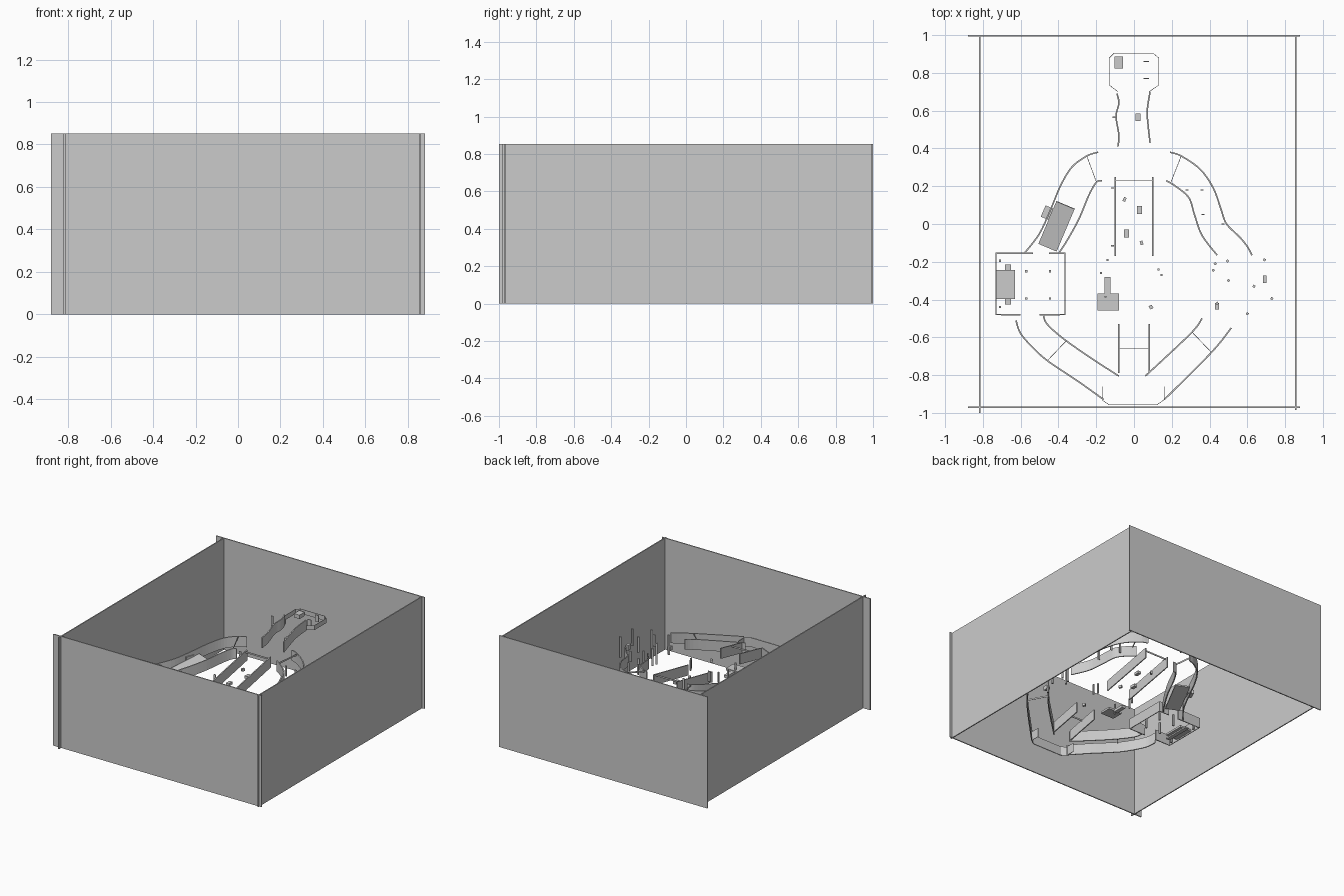
import bpy, bmesh, math
from mathutils import Vector, Matrix

if "Cube" in bpy.data.objects:
    bpy.data.objects.remove(bpy.data.objects["Cube"])


def make(name, bm):
    me = bpy.data.meshes.new(name)
    bm.to_mesh(me)
    bm.free()
    ob = bpy.data.objects.new(name, me)
    bpy.context.collection.objects.link(ob)
    return ob


def box(name, x, y, z, sx, sy, sz, rot=0, tilt=0):
    # z is the underside of the box
    bm = bmesh.new()
    bmesh.ops.create_cube(bm, size=1)
    m = (Matrix.Translation((x, y, z + sz / 2)) @ Matrix.Rotation(math.radians(rot), 4, 'Z')
         @ Matrix.Rotation(math.radians(tilt), 4, 'X') @ Matrix.Diagonal((sx, sy, sz, 1)))
    bm.transform(m)
    return make(name, bm)


def smooth_path(p, n=5):
    p = [Vector(q) for q in p]
    out = []
    for i in range(len(p) - 1):
        a, b, c, d = p[max(i - 1, 0)], p[i], p[i + 1], p[min(i + 2, len(p) - 1)]
        for k in range(n):
            t = k / n
            out.append(0.5 * (2 * b + (c - a) * t + (2 * a - 5 * b + 4 * c - d) * t * t
                              + (3 * b - a - 3 * c + d) * t ** 3))
    return out + [p[-1]]


def ramp(y0, z0, y1, z1):
    return lambda y: z0 + (z1 - z0) * min(1, max(0, (y - y0) / (y1 - y0)))


def strip(name, pts, floor, h=0.08, curved=False, thick=0.008):
    # Thin wall standing on a sloping floor line
    pts = smooth_path(pts) if curved else [Vector(p) for p in pts]
    bm = bmesh.new()
    lo = [bm.verts.new((p.x, p.y, floor(p.y))) for p in pts]
    hi = [bm.verts.new((p.x, p.y, floor(p.y) + h)) for p in pts]
    for i in range(len(pts) - 1):
        bm.faces.new((lo[i], lo[i + 1], hi[i + 1], hi[i]))
    ob = make(name, bm)
    s = ob.modifiers.new("thickness", 'SOLIDIFY')
    s.thickness, s.offset = thick, 0
    return ob


# Outer enclosure
H = 0.852
box("enclosure_left", -0.817, 0, 0, 0.008, 2.0, H)
box("enclosure_right", 0.857, 0.008, 0, 0.008, 1.984, H)
box("enclosure_front", 0, -0.97, 0, 1.76, 0.008, H)
box("enclosure_back", 0, 0.996, 0, 1.76, 0.008, H)

# Floor heights of the sloping passages
north = ramp(-0.17, 0.31, 0.38, 0.42)
south = ramp(-0.93, 0.22, -0.5, 0.31)
upper = ramp(0.41, 0.43, 0.70, 0.50)
level = lambda y: 0.31

# Northern side passages
strip("west_passage_outer", [(-.19, .38), (-.25, .36), (-.33, .30), (-.39, .20), (-.44, .08),
                             (-.50, -.05), (-.58, -.155)], north, curved=True)
strip("west_passage_inner", [(-.17, .23), (-.20, .22), (-.24, .15), (-.29, .03), (-.35, -.08),
                             (-.395, -.15)], north, curved=True)
strip("east_passage_outer", [(.19, .38), (.25, .36), (.35, .29), (.42, .19), (.46, .08), (.49, 0),
                             (.56, -.07), (.60, -.12), (.625, -.165)], north, curved=True)
strip("east_passage_inner", [(.17, .23), (.22, .20), (.29, .14), (.32, .05), (.36, -.06),
                             (.44, -.165)], north, curved=True)

# Southern side passages
strip("southwest_outer", [(-.625, -.51), (-.60, -.58), (-.53, -.66), (-.45, -.73), (-.30, -.83),
                          (-.16, -.93)], south, curved=True)
strip("southwest_inner", [(-.48, -.48), (-.46, -.53), (-.37, -.61), (-.22, -.715), (-.08, -.805)],
      south, curved=True)
strip("southeast_outer", [(.515, -.55), (.41, -.68), (.16, -.93)], south, curved=True)
strip("southeast_inner", [(.36, -.50), (.30, -.58), (.06, -.805)], south, curved=True)

# Central passages
for s, side in ((-1, "west"), (1, "east")):
    strip("central_wall_" + side, [(s * .1, .25), (s * .1, -.17)], north)
    strip("south_wall_" + side, [(s * .08, -.53), (s * .08, -.79)], south)
strip("upper_wall_west", [(-.09, .69), (-.08, .64), (-.095, .57), (-.08, .47), (-.085, .41)],
      upper, curved=True)
strip("upper_wall_east", [(.085, .70), (.07, .60), (.075, .52), (.085, .43)], upper, curved=True)

# End chambers with low rims
strip("north_chamber", [(-.085, .70), (-.13, .735), (-.13, .88), (-.105, .905), (.1, .905),
                        (.13, .88), (.13, .735), (.08, .70)], lambda y: .50, .035, thick=.003)
strip("south_chamber", [(-.165, -.86), (-.165, -.935), (-.13, -.958), (.12, -.958),
                        (.16, -.93), (.16, -.86)], lambda y: .22, .07, thick=.003)

# West chamber
strip("west_chamber_north", [(-.535, -.155), (-.73, -.155), (-.73, -.48), (-.60, -.48)], level)
strip("west_chamber_south", [(-.45, -.155), (-.365, -.155), (-.365, -.48), (-.50, -.48)], level)
for x, y in ((-.71, -.195), (-.57, -.25), (-.445, -.25), (-.57, -.395), (-.445, -.395), (-.71, -.44)):
    box("chamber_post", x, y, .31, .012, .012, .09)
box("platform", -.68, -.32, .32, .10, .155, .015)
box("platform_step", -.667, -.32, .31, .03, .21, .012)

# Sloping bridge deck beside the west passage
box("bridge_deck", -.41, -.012, .37, .105, .25, .012, -23, 13)
box("bridge_crate", -.46, .06, .38, .045, .065, .03, -23)

# Crossing gates, one thin rail each
for a, b, f in (((-.25, .36), (-.2, .225), north), ((.25, .36), (.195, .22), north),
                ((-.1, .23), (.1, .23), north), ((-.36, -.62), (-.46, -.725), south),
                ((.31, -.575), (.41, -.68), south), ((-.08, -.66), (.08, -.66), south)):
    strip("crossing_rail", [a, b], lambda y, f=f: f(y) + .068, .012, thick=.003)

# Central chamber furniture
box("altar_slab", -.137, -.413, .32, .115, .09, .015)
box("altar_step", -.14, -.325, .31, .03, .09, .02)
for x, y in ((-.14, -.19), (-.175, -.26), (.13, -.24), (.145, -.27), (-.15, -.385)):
    box("central_post", x, y, .31, .01, .01, .08)
box("central_block", .09, -.44, .31, .018, .02, .02, 30)

# Ruined east chamber pillars
for x, y, h in ((.43, -.21, .13), (.42, -.245, .16), (.50, -.30, .22), (.635, -.33, .12), (.69, -.19, .16),
                (.73, -.395, .13), (.60, -.475, .09), (.44, -.42, .15), (.495, -.195, .1)):
    box("east_pillar", x, y, .28, .013, .013, h, x * 90)
box("east_crate", .692, -.292, .30, .02, .04, .04)
box("east_crate", .44, -.435, .31, .022, .035, .03)

# Crates on the passage floors
for x, y, z, r in ((-.05, .13, .37, -25), (.03, .075, .36, 0), (-.04, -.05, .335, 0), (.04, -.1, .325, 20)):
    big = r == 0
    box("passage_crate", x, y, z, .026 if big else .015, .042 if big else .022, .02, r)
box("passage_crate", .022, .565, .46, .026, .042, .02)
box("north_crate", -.08, .855, .50, .046, .062, .03)
for y in (.86, .77):
    box("north_bench", .065, y, .50, .03, .006, .05)

# Wall torches
for x, y, z in ((-.107, .565, .53), (-.115, .19, .40), (-.115, -.115, .34), (.28, .18, .40),
                (.47, 0, .38), (.36, .18, .39), (.365, .05, .37)):
    box("wall_torch", x, y, z, .016, .006, .08)
